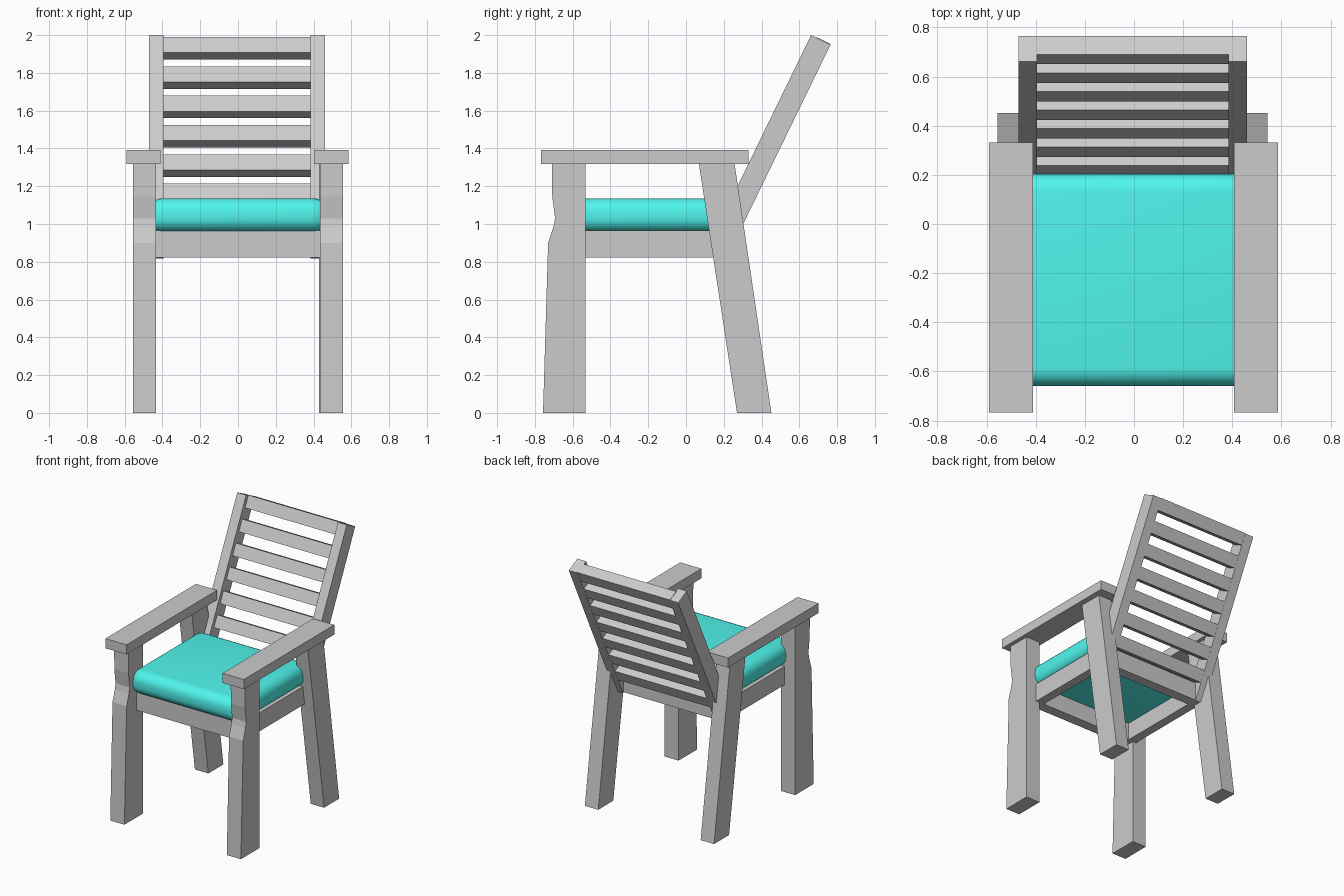
import bpy, bmesh
from mathutils import Vector

if "Cube" in bpy.data.objects:
    bpy.data.objects.remove(bpy.data.objects["Cube"])


def extrude_x(name, profile, x0, x1):
    """Extrude a (y, z) profile between two x positions."""
    bm = bmesh.new()
    face = bm.faces.new([bm.verts.new((x0, y, z)) for y, z in profile])
    res = bmesh.ops.extrude_face_region(bm, geom=[face])
    new = [v for v in res["geom"] if isinstance(v, bmesh.types.BMVert)]
    bmesh.ops.translate(bm, verts=new, vec=(x1 - x0, 0, 0))
    bmesh.ops.recalc_face_normals(bm, faces=bm.faces)
    mesh = bpy.data.meshes.new(name)
    bm.to_mesh(mesh)
    bm.free()
    obj = bpy.data.objects.new(name, mesh)
    bpy.context.collection.objects.link(obj)
    return obj


def box(name, x0, x1, y0, y1, z0, z1):
    return extrude_x(name, [(y0, z0), (y1, z0), (y1, z1), (y0, z1)], x0, x1)


def pair(name, profile, x0, x1, shift=0.0):
    """Left and right copies of a profile part."""
    extrude_x(name + "_right", profile, shift + x0, shift + x1)
    extrude_x(name + "_left", profile, shift - x1, shift - x0)


def rect(y0, y1, z0, z1):
    return [(y0, z0), (y1, z0), (y1, z1), (y0, z1)]


# Legs
pair("front_leg", [(-.757, 0), (-.532, 0), (-.532, 1.32), (-.71, 1.32),
                   (-.708, 1.145), (-.693, 1.03), (-.702, .985), (-.73, .9)],
     .435, .555)
pair("rear_leg", [(.27, 0), (.452, 0), (.257, 1.32), (.068, 1.32)],
     .435, .549, -.006)

# Armrests
pair("armrest", rect(-.767, .332, 1.318, 1.392), .408, .588, -.002)

# Seat frame
pair("side_rail", rect(-.60, .21, .823, .965), .395, .465)
box("front_rail", -.46, .46, -.61, -.53, .823, .965)
box("rear_rail", -.46, .46, .13, .21, .823, .965)

# Reclined back posts, running along the lean direction
up = Vector((.465, .955)).normalized()
back = Vector((up.y, -up.x))
front_top = Vector((.662, 2.0))


def leaned(along, depth0, depth1, length):
    """Rectangle measured down the post and backwards from its front face."""
    p = front_top - up * along
    q = p - up * length
    return [tuple(v) for v in (p + back * depth0, p + back * depth1,
                               q + back * depth1, q + back * depth0)]


pair("back_post", leaned(0, 0, .115, 1.26), .39, .465, -.005)

# Back slats, set flush with the rear of the posts
for i in range(7):
    extrude_x(f"back_slat_{i + 1}", leaned(-.003 + i * .1725, .030, .114, .092),
              -.40, .39)

# Cushion with softly rounded edges
cushion = box("seat_cushion", -.475, .475, -.66, .205, .958, 1.136)
bev = cushion.modifiers.new("round", "BEVEL")
bev.width = .075
bev.segments = 6
bev.limit_method = 'NONE'
bpy.context.view_layer.objects.active = cushion
cushion.select_set(True)
bpy.ops.object.modifier_apply(modifier="round")
bpy.ops.object.shade_smooth_by_angle()
mat = bpy.data.materials.new("teal_fabric")
mat.diffuse_color = (.08, .92, .85, 1)
mat.use_nodes = True
mat.node_tree.nodes["Principled BSDF"].inputs["Base Color"].default_value = mat.diffuse_color
cushion.data.materials.append(mat)
